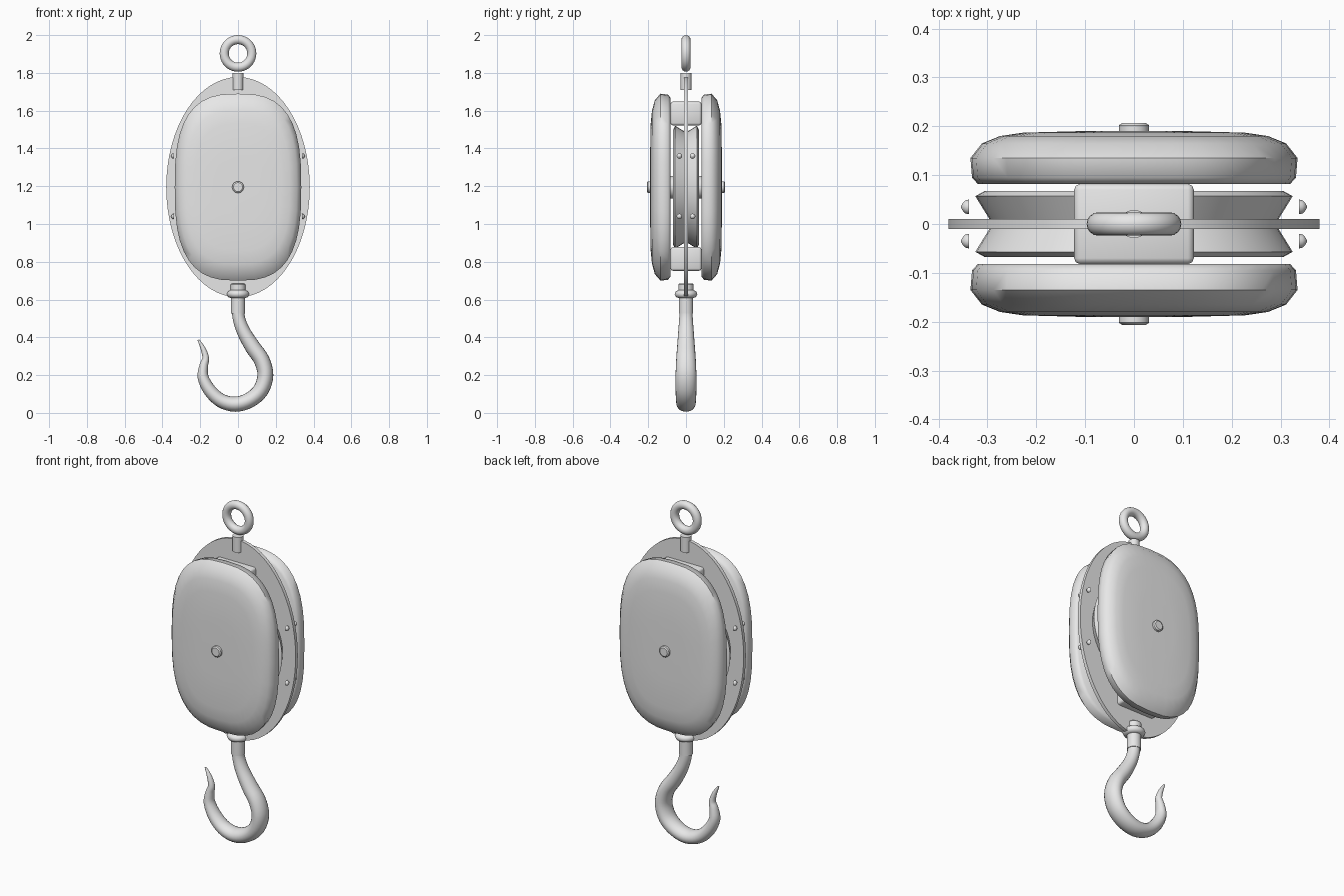
import bpy, bmesh, math
from mathutils import Vector

if "Cube" in bpy.data.objects:
    bpy.data.objects.remove(bpy.data.objects["Cube"])

steel = bpy.data.materials.new("steel grey")
steel.diffuse_color = (0.8, 0.8, 0.8, 1)
steel.use_nodes = True
steel.node_tree.nodes["Principled BSDF"].inputs["Base Color"].default_value = steel.diffuse_color
TAU = 2 * math.pi


def finish(name, bm, angle=35):
    bmesh.ops.remove_doubles(bm, verts=bm.verts, dist=1e-5)
    bmesh.ops.recalc_face_normals(bm, faces=bm.faces)
    me = bpy.data.meshes.new(name)
    bm.to_mesh(me)
    bm.free()
    me.materials.append(steel)
    ob = bpy.data.objects.new(name, me)
    bpy.context.collection.objects.link(ob)
    bpy.ops.object.select_all(action='DESELECT')
    ob.select_set(True)
    bpy.context.view_layer.objects.active = ob
    bpy.ops.object.shade_smooth_by_angle(angle=math.radians(angle))
    return ob


def loft(name, rings, angle=35, closed=False):
    """Skin a list of equally sized point rings; cap the ends unless closed."""
    bm = bmesh.new()
    vs = [[bm.verts.new(p) for p in r] for r in rings]
    n = len(vs[0])
    pairs = list(zip(vs, vs[1:])) + ([(vs[-1], vs[0])] if closed else [])
    for a, b in pairs:
        for i in range(n):
            j = (i + 1) % n
            bm.faces.new((a[i], a[j], b[j], b[i]))
    if not closed:
        bm.faces.new(vs[0])
        bm.faces.new(vs[-1])
    return finish(name, bm, angle)


def lathe(name, profile, axis, loc, n=32, rx=1.0, rz=1.0, power=2.0, angle=35):
    """Rings of (position, radius) along an axis; optional superellipse outline."""
    rings = []
    for t, r in profile:
        ring = []
        for i in range(n):
            c, s = math.cos(TAU * i / n), math.sin(TAU * i / n)
            u = math.copysign(abs(c) ** (2 / power), c) * r * rx
            v = math.copysign(abs(s) ** (2 / power), s) * r * rz
            p = {'x': (t, u, v), 'y': (u, t, v), 'z': (u, v, t)}[axis]
            ring.append(Vector(p) + Vector(loc))
        rings.append(ring)
    return loft(name, rings, angle)


# cheeks: domed superellipse shells, front and back
cheek = [(.082, .955), (.095, .99), (.135, 1), (.165, .93), (.18, .82),
         (.187, .68), (.19, .35)]
for side, word in ((-1, "front"), (1, "back")):
    lathe(word + "_cheek", [(side * y, s) for y, s in cheek], 'y', (0, 0, 1.195),
          40, .335, .495, 2.8, 50)

# central oval plate
lathe("centre_plate", [(-.01, 1), (.01, 1)], 'y', (0, 0, 1.195), 64, .38, .583)

# grooved sheave, its hub and the axle pin
lathe("sheave", [(-.068, .305), (-.057, .325), (-.01, .296), (.01, .296),
                 (.057, .325), (.068, .305)], 'y', (0, 0, 1.195), 48, angle=25)
lathe("hub", [(-.082, .06), (.082, .06)], 'y', (0, 0, 1.195))
lathe("axle_pin", [(-.207, .024), (-.202, .031), (.202, .031), (.207, .024)],
      'y', (0, 0, 1.195), 24)

# spacer blocks between the cheeks
for z, word in ((1.585, "upper"), (.815, "lower")):
    bm = bmesh.new()
    bmesh.ops.create_cube(bm, size=1)
    bmesh.ops.scale(bm, verts=bm.verts, vec=(.245, .164, .125))
    bmesh.ops.translate(bm, verts=bm.verts, vec=(0, 0, z))
    bmesh.ops.bevel(bm, geom=bm.edges[:], offset=.012, segments=2, profile=.5,
                    affect='EDGES')
    finish(word + "_spacer", bm, 50)

# side rivets: small domes facing outward
for sx in (-1, 1):
    for y in (-.035, .035):
        for z in (1.36, 1.04):
            lathe("rivet", [(0, .015), (.007, .0135), (.012, .009), (.016, .002)],
                  'x', (0, y, z), 12, angle=60).location.x = sx * .338
            if sx < 0:
                bpy.context.object.rotation_euler.z = math.pi
                bpy.context.object.location.y = 2 * y

# top eye ring and its shank
ring = [[((.073 + .024 * math.cos(TAU * j / 16)) * math.cos(TAU * i / 40),
          .024 * math.sin(TAU * j / 16),
          1.903 + (.073 + .024 * math.cos(TAU * j / 16)) * math.sin(TAU * i / 40))
         for j in range(16)] for i in range(40)]
loft("eye_ring", ring, 60, closed=True)
lathe("eye_shank", [(1.71, .029), (1.80, .029)], 'z', (0, 0, 0), 24)

# swivel: nut, collar and shank
lathe("swivel_nut", [(.64, .04), (.68, .04), (.685, .036)], 'z', (0, 0, 0), 24)
lathe("swivel_collar", [(.608, .04), (.614, .053), (.628, .06), (.642, .055),
                        (.65, .04)], 'z', (0, 0, 0), 32, angle=60)
lathe("hook_shank", [(.525, .038), (.62, .038)], 'z', (0, 0, 0), 24)

# hook: x, z, in-plane radius, sideways radius along a smooth path
keys = [(0, .56, .033, .034), (.005, .50, .033, .036), (.03, .43, .036, .041),
        (.077, .35, .041, .047), (.125, .28, .042, .052), (.145, .20, .042, .055),
        (.12, .12, .042, .055), (.06, .067, .041, .053), (-.015, .046, .04, .05),
        (-.09, .065, .037, .046), (-.15, .12, .034, .041), (-.185, .19, .029, .034),
        (-.181, .25, .023, .026), (-.171, .29, .018, .02), (-.185, .34, .013, .014),
        (-.21, .387, .005, .005)]
keys = [Vector(k) for k in keys]
path = []
for i in range(len(keys) - 1):
    a, b, c, d = (keys[max(0, min(len(keys) - 1, i + k))] for k in (-1, 0, 1, 2))
    for k in range(4):
        t = k / 4
        path.append(.5 * (2 * b + (c - a) * t + (2 * a - 5 * b + 4 * c - d) * t * t
                          + (3 * b - a - 3 * c + d) * t ** 3))
path.append(keys[-1])
rings = []
for i, p in enumerate(path):
    q = path[min(i + 1, len(path) - 1)] - path[max(i - 1, 0)]
    nrm = Vector((-q[1], 0, q[0])).normalized()
    rings.append([Vector((p[0], 0, p[1])) + nrm * p[2] * math.cos(TAU * j / 20)
                  + Vector((0, p[3] * math.sin(TAU * j / 20), 0)) for j in range(20)])
loft("hook", rings, 60)
